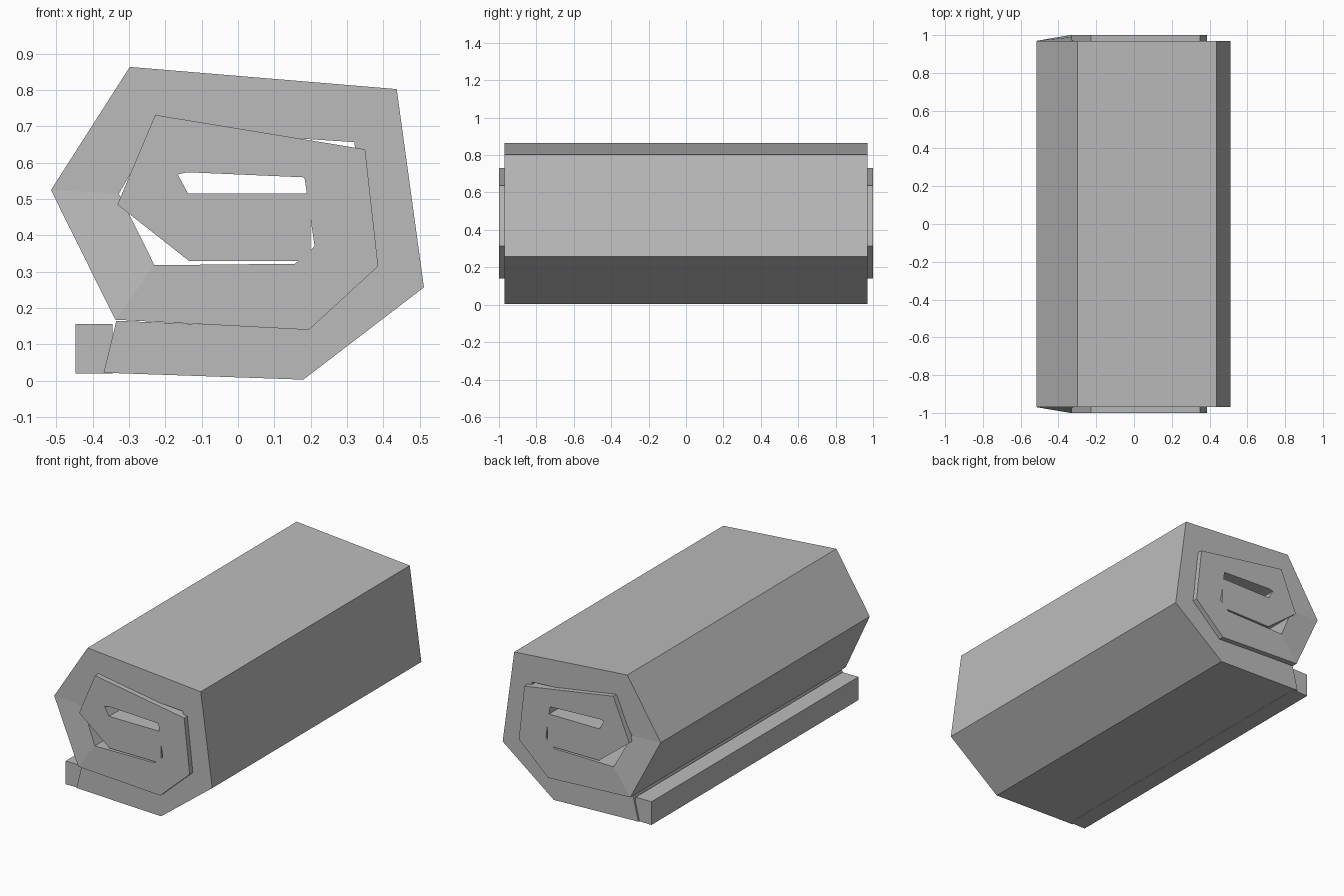
import bpy
import bmesh

if "Cube" in bpy.data.objects:
    bpy.data.objects.remove(bpy.data.objects["Cube"])

grey = bpy.data.materials.new("plain grey")
grey.diffuse_color = (0.5, 0.5, 0.5, 1)
grey.use_nodes = True
grey.node_tree.nodes["Principled BSDF"].inputs["Base Color"].default_value = grey.diffuse_color


def finish(bm, name):
    bmesh.ops.recalc_face_normals(bm, faces=bm.faces[:])
    mesh = bpy.data.meshes.new(name)
    bm.to_mesh(mesh)
    bm.free()
    mesh.materials.append(grey)
    obj = bpy.data.objects.new(name, mesh)
    bpy.context.collection.objects.link(obj)
    return obj


def thick_strip(name, stations):
    """Sweep a rectangular section through (outer x, z, inner x, z, half length) stations."""
    bm = bmesh.new()
    rings = []
    for ox, oz, ix, iz, h in stations:
        rings.append([bm.verts.new(p) for p in
                      ((ox, -h, oz), (ox, h, oz), (ix, h, iz), (ix, -h, iz))])
    for a, b in zip(rings, rings[1:]):
        for i in range(4):
            j = (i + 1) % 4
            bm.faces.new((a[i], a[j], b[j], b[i]))
    bm.faces.new(rings[0])
    bm.faces.new(rings[-1][::-1])
    return finish(bm, name)


SHORT, LONG = 0.97, 1.0

# Rolled mat: outer turn, then the slightly longer inner turn and flat core
thick_strip("rolled_mat", [
    (-0.37, 0.022, -0.335, 0.165, SHORT),
    (0.18, 0.003, 0.145, 0.145, SHORT),
    (0.512, 0.257, 0.375, 0.31, SHORT),
    (0.437, 0.803, 0.32, 0.657, SHORT),
    (-0.298, 0.864, -0.225, 0.692, SHORT),
    (-0.515, 0.525, -0.328, 0.515, SHORT),
    (-0.338, 0.168, -0.23, 0.318, LONG),
    (0.195, 0.14, 0.157, 0.322, LONG),
    (0.386, 0.315, 0.211, 0.37, LONG),
    (0.35, 0.637, 0.183, 0.56, LONG),
    (-0.228, 0.732, -0.14, 0.574, LONG),
    (-0.332, 0.485, -0.166, 0.568, LONG),
    (-0.135, 0.33, -0.138, 0.516, LONG),
    (0.2, 0.33, 0.2, 0.516, LONG),
])

# Loose end lying flat beside the roll
thick_strip("loose_end_flap", [
    (-0.448, 0.02, -0.448, 0.156, 0.96),
    (-0.345, 0.02, -0.345, 0.156, 0.96),
])
